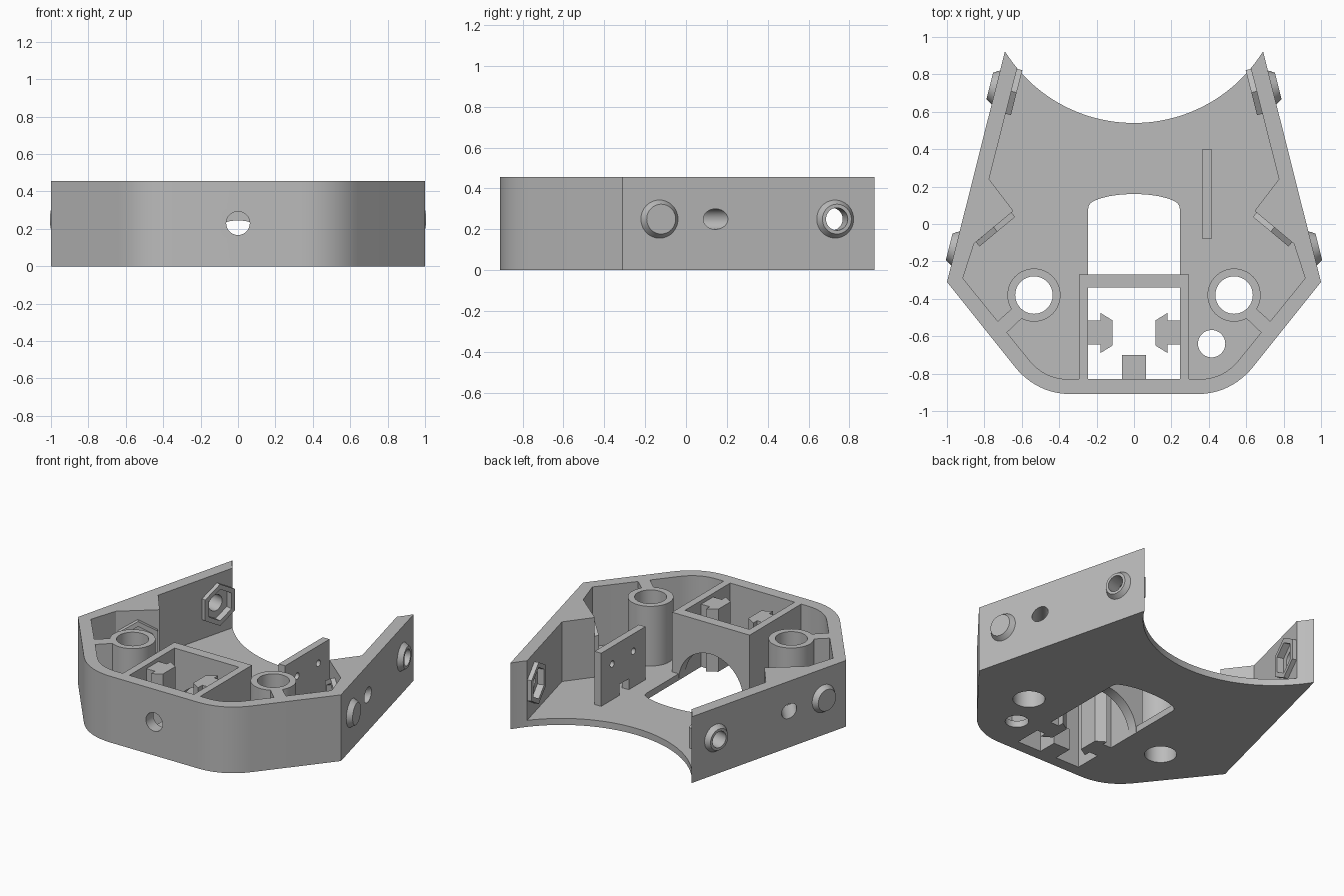
import bpy, bmesh, math
from mathutils import Vector, Matrix

if "Cube" in bpy.data.objects:
    bpy.data.objects.remove(bpy.data.objects["Cube"], do_unlink=True)

GREY = bpy.data.materials.new("plain grey")
GREY.use_nodes = True
GREY.diffuse_color = (0.5, 0.5, 0.5, 1)
GREY.node_tree.nodes["Principled BSDF"].inputs["Base Color"].default_value = (0.5, 0.5, 0.5, 1)

H, FLOOR, MID = 0.455, 0.045, 0.25
parts = []


def finish(bm, name, part):
    bmesh.ops.recalc_face_normals(bm, faces=bm.faces)
    mesh = bpy.data.meshes.new(name)
    bm.to_mesh(mesh)
    bm.free()
    mesh.materials.append(GREY)
    ob = bpy.data.objects.new(name, mesh)
    bpy.context.collection.objects.link(ob)
    if part:
        parts.append(ob)
    else:
        ob.hide_render = True
    return ob


def prism(name, pts, z0, z1, part=True):
    bm = bmesh.new()
    face = bm.faces.new([bm.verts.new((x, y, z0)) for x, y in pts])
    geom = bmesh.ops.extrude_face_region(bm, geom=[face])["geom"]
    bmesh.ops.translate(bm, vec=(0, 0, z1 - z0), verts=[g for g in geom if isinstance(g, bmesh.types.BMVert)])
    return finish(bm, name, part)


def box(name, x0, x1, y0, y1, z0, z1, part=True):
    return prism(name, [(x0, y0), (x1, y0), (x1, y1), (x0, y1)], z0, z1, part)


def rod(name, start, axis, length, r1, r2=None, sides=48, part=True):
    """Cylinder, cone or hex prism running from start along axis."""
    axis = Vector(axis).normalized()
    bm = bmesh.new()
    mid = Vector(start) + axis * length / 2
    mat = Matrix.Translation(mid) @ axis.to_track_quat("Z", "Y").to_matrix().to_4x4()
    bmesh.ops.create_cone(bm, cap_ends=True, segments=sides, radius1=r1,
                          radius2=r1 if r2 is None else r2, depth=length, matrix=mat)
    return finish(bm, name, part)


def cut(targets, cutter):
    for ob in targets:
        mod = ob.modifiers.new("cut", "BOOLEAN")
        mod.operation, mod.solver, mod.object = "DIFFERENCE", "EXACT", cutter
        bpy.context.view_layer.objects.active = ob
        bpy.ops.object.modifier_apply(modifier=mod.name)
    bpy.data.objects.remove(cutter, do_unlink=True)


def bend(a, c, b, n=12):
    """Rounded corner from a to b around corner c."""
    a, c, b = Vector(a), Vector(c), Vector(b)
    return [tuple(a * (1 - t) ** 2 + c * 2 * t * (1 - t) + b * t * t) for t in (i / n for i in range(n + 1))]


def both(half):
    return half + [(-x, y) for x, y in reversed(half) if abs(x) > 1e-6]


# Outer shell: concave back arc, straight sides, rounded front
R, CY, A = 0.813, 1.353, math.asin(0.69 / 0.813)
arc = [(R * math.sin(A * i / 24), CY - R * math.cos(A * i / 24)) for i in range(25)]
shell = prism("shell", both(arc + [(1, -0.31)] + bend((0.64, -0.76), (0.52, -0.91), (0.33, -0.91))), 0, H)

# Hollow interior, leaving the floor, the walls and the angled nut blocks
inner = [(0.595, 0.95), (0.775, 0.24), (0.645, 0.07), (0.855, -0.105), (0.915, -0.29)]
inner += bend((0.56, -0.728), (0.477, -0.83), (0.345, -0.83))
cut([shell], prism("cavity", both(inner), FLOOR, H + 0.1, False))

# Floor window with a bowed back edge
window = bend((0, 0.16), (0.13, 0.16), (0.21, 0.125), 8) + bend((0.21, 0.125), (0.245, 0.11), (0.245, 0.08), 5)
cut([shell], prism("window", both(window + [(0.245, -0.83)]), -0.1, FLOOR + 0.02, False))
cut([shell], rod("floor_hole", (0.415, -0.64, -0.1), (0, 0, 1), 0.2, 0.073, part=False))

# Central bay with an arched opening in its back wall
bay_back = box("bay_back_wall", -0.295, 0.295, -0.34, -0.27, 0, H)
cut([bay_back], rod("arch", (0, -0.5, 0), (0, 1, 0), 0.4, 0.245, sides=64, part=False))
for s, side in ((1, "left"), (-1, "right")):
    box(side + "_bay_wall", s * 0.245, s * 0.295, -0.835, -0.34, 0, H)
    rail = [(0.25, -0.515), (0.18, -0.515), (0.18, -0.475), (0.115, -0.515),
            (0.115, -0.65), (0.18, -0.69), (0.18, -0.645), (0.25, -0.645)]
    prism(side + "_bay_rail", [(s * x, y) for x, y in rail], 0, 0.43)
box("bay_step", -0.063, 0.063, -0.835, -0.70, 0, 0.15)
cut([shell], rod("front_hole", (0, -1, 0.23), (0, 1, 0), 0.25, 0.063, part=False))

# Standing plate with two small holes and a slot
plate = box("standing_plate", 0.365, 0.415, -0.08, 0.40, FLOOR - 0.01, 0.41)
for y in (0.05, 0.28):
    cut([plate], rod("pin_hole", (0.3, y, 0.29), (1, 0, 0), 0.2, 0.022, sides=24, part=False))
cut([plate], box("slot", 0.3, 0.5, 0.10, 0.20, FLOOR, 0.12, False))


def hex_seat(name, s, face, axis):
    """Raised hexagonal nut pocket on an inner face."""
    face, axis = Vector(face), Vector(axis).normalized()
    seat = rod(name, face - axis * 0.02, axis, 0.05, 0.143, sides=6)
    cut([seat, shell], rod("pocket", face - axis * 0.015, axis, 0.2, 0.108, sides=6, part=False))
    return seat


for s, side in ((1, "left"), (-1, "right")):
    # Screw post and the rib tying it to the wall
    px, py = s * 0.535, -0.38
    post = rod(side + "_post", (px, py, 0), (0, 0, 1), H, 0.142, sides=64)
    cut([post, shell], rod("bore", (px, py, -0.1), (0, 0, 1), 0.8, 0.10, sides=64, part=False))
    rib = [(0.74, -0.53), (0.645, -0.445), (0.59, -0.495), (0.69, -0.59)]
    prism(side + "_rib", [(s * x, y) for x, y in rib], FLOOR - 0.01, H)

    # Raised round pads on the sloping side wall
    out = Vector((s * 0.969, 0.245, 0))
    back = Vector((s * 0.737, 0.73, MID))
    front = Vector((s * 0.954, -0.13, MID))
    pads = []
    for label, p in (("back", back), ("front", front)):
        pads.append(rod(side + "_" + label + "_pad", p - out * 0.005, out, 0.04, 0.097, 0.073))

    # Back nut seat with its through hole
    seat = hex_seat(side + "_back_nut_seat", s, back - out * 0.083, -out)
    cut([shell, seat, pads[0]], rod("screw_hole", back - out * 0.2, out, 0.4, 0.055, part=False))

    # Angled nut seat with a hole leading out through the side
    inward = Vector((-s * 0.64, -0.77, 0)).normalized()
    face = Vector((s * 0.75, -0.018, MID))
    seat = hex_seat(side + "_angled_nut_seat", s, face, inward)
    cut([shell, seat], rod("angled_hole", face + inward * 0.1, -inward, 0.5, 0.05, part=False))

# Smooth round surfaces, keep the edges crisp
bpy.ops.object.select_all(action="DESELECT")
for ob in parts:
    ob.select_set(True)
bpy.context.view_layer.objects.active = shell
bpy.ops.object.shade_smooth_by_angle(angle=math.radians(25))
